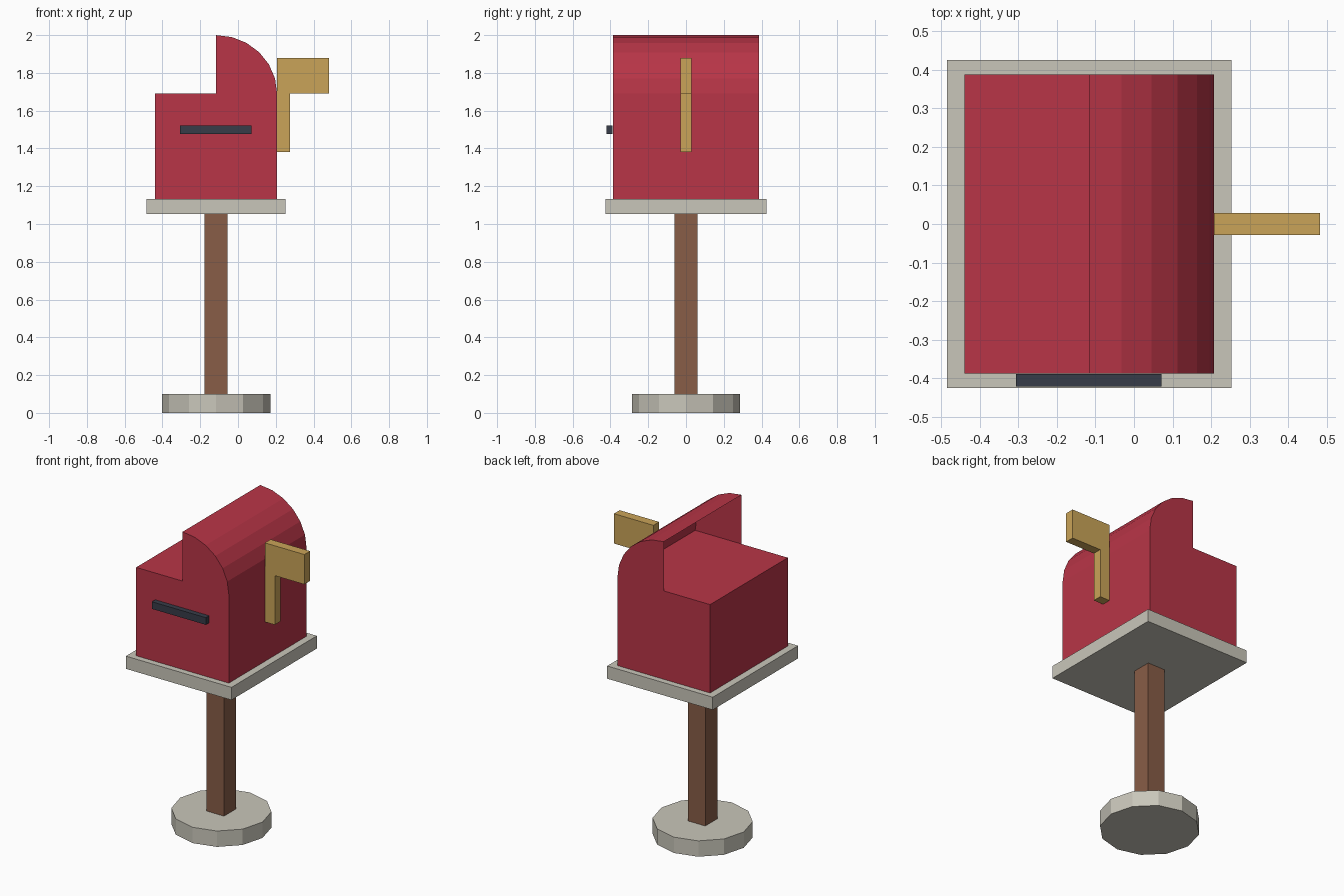
import bpy, bmesh
from math import sin, cos, pi

cube = bpy.data.objects.get("Cube")
if cube:
    bpy.data.objects.remove(cube, do_unlink=True)


def material(name, rgb):
    """Flat colour from 8-bit display values, stored as linear."""
    linear = [((c / 255 + 0.055) / 1.055) ** 2.4 for c in rgb]
    mat = bpy.data.materials.new(name)
    mat.use_nodes = True
    mat.diffuse_color = (*linear, 1)
    mat.node_tree.nodes["Principled BSDF"].inputs["Base Color"].default_value = (*linear, 1)
    return mat


red = material("red paint", (184, 53, 71))
stone = material("pale stone", (201, 198, 186))
wood = material("brown wood", (136, 93, 71))
yellow = material("yellow paint", (202, 164, 88))
dark = material("dark slot", (55, 60, 72))


def finish(name, bm, mat):
    mesh = bpy.data.meshes.new(name)
    bm.to_mesh(mesh)
    bm.free()
    mesh.materials.append(mat)
    obj = bpy.data.objects.new(name, mesh)
    bpy.context.collection.objects.link(obj)
    return obj


def extrude_profile(name, profile, y0, y1, mat, open_edges=(), floor=None):
    """Extrude an x-z outline along y; open_edges get no wall."""
    bm = bmesh.new()
    front = [bm.verts.new((x, y0, z)) for x, z in profile]
    back = [bm.verts.new((x, y1, z)) for x, z in profile]
    bm.faces.new(front)
    bm.faces.new(back[::-1])
    n = len(profile)
    for i in range(n):
        if i not in open_edges:
            j = (i + 1) % n
            bm.faces.new((front[i], back[i], back[j], front[j]))
    if floor:
        bm.faces.new([front[i] for i in floor] + [back[i] for i in reversed(floor)])
    return finish(name, bm, mat)


def box(name, x0, x1, y0, y1, z0, z1, mat):
    return extrude_profile(name, [(x0, z0), (x1, z0), (x1, z1), (x0, z1)], y0, y1, mat)


CX = -0.116          # axis of post and box
HALF = 0.323         # half width of box
BASE, EAVE, TOP = 1.133, 1.69, 2.0
STEPS = 6

# Round foot
bm = bmesh.new()
bmesh.ops.create_cone(bm, cap_ends=True, segments=12, radius1=0.287, radius2=0.287, depth=0.1)
for v in bm.verts:
    # put corners on the x and y axes
    v.co.x += CX
    v.co.z += 0.05
finish("foot", bm, stone)

# Post and tray
box("post", CX - 0.061, CX + 0.061, -0.061, 0.061, 0.1, 1.053, wood)
box("tray", CX - 0.368, CX + 0.368, -0.425, 0.425, 1.053, BASE, stone)

# Box with a quarter-round hood, open on the stepped side
hood = [(CX + HALF * cos(a), EAVE + (TOP - EAVE) * sin(a))
        for a in (pi / 2 * i / STEPS for i in range(STEPS + 1))]
outline = [(CX - HALF, BASE), (CX + HALF, BASE)] + hood + [(CX, EAVE), (CX - HALF, EAVE)]
peak, step, corner = STEPS + 2, STEPS + 3, STEPS + 4
extrude_profile("mailbox_body", outline, -0.387, 0.387, red,
                open_edges=(peak, step), floor=(corner, step, 2))

# Letter slot
box("letter_slot", -0.306, 0.071, -0.421, -0.388, 1.477, 1.522, dark)

# Signal flag
flag = [(0.207, 1.382), (0.276, 1.382), (0.276, 1.692), (0.482, 1.692), (0.482, 1.88), (0.207, 1.88)]
extrude_profile("signal_flag", flag, -0.028, 0.029, yellow)
